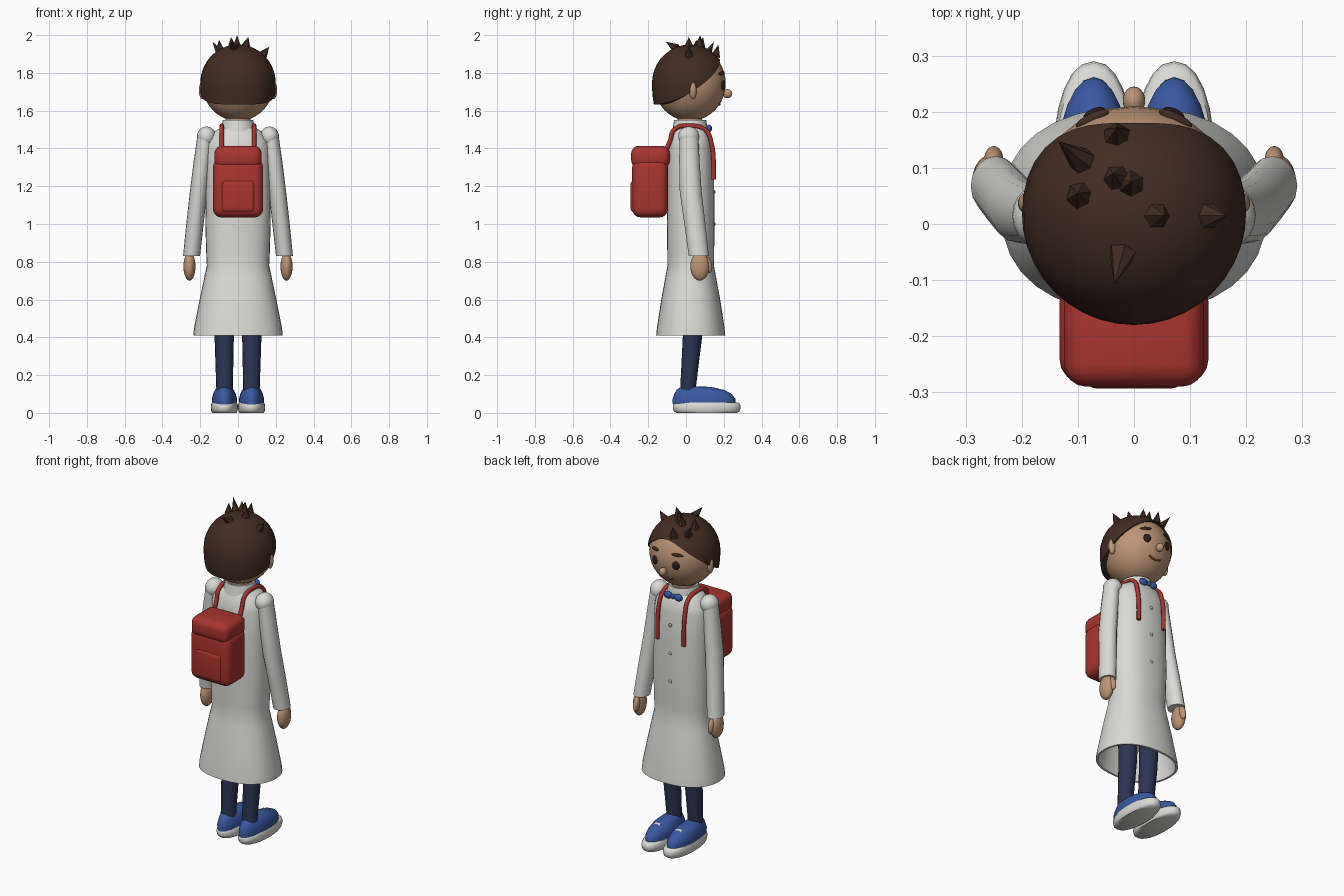
import bpy, bmesh, math
from mathutils import Vector

cube = bpy.data.objects.get("Cube")
if cube:
    bpy.data.objects.remove(cube, do_unlink=True)


def material(name, *rgb):
    m = bpy.data.materials.new(name)
    m.use_nodes = True
    m.diffuse_color = (*rgb, 1)
    m.node_tree.nodes["Principled BSDF"].inputs["Base Color"].default_value = (*rgb, 1)
    return m


WHITE = material("coat white", 0.70, 0.70, 0.67)
SKIN = material("skin", 0.52, 0.30, 0.18)
HAIR = material("dark brown hair", 0.055, 0.025, 0.016)
RED = material("backpack red", 0.40, 0.035, 0.027)
BLUE = material("shoe blue", 0.04, 0.10, 0.36)
NAVY = material("trouser navy", 0.025, 0.035, 0.09)
EYE = material("eye black brown", 0.025, 0.012, 0.01)
LIP = material("lip red", 0.30, 0.05, 0.04)
GREY = material("button grey", 0.45, 0.45, 0.45)


def finish(name, bm, mat, angle=40):
    bmesh.ops.recalc_face_normals(bm, faces=bm.faces)
    me = bpy.data.meshes.new(name)
    bm.to_mesh(me)
    bm.free()
    me.materials.append(mat)
    ob = bpy.data.objects.new(name, me)
    bpy.context.scene.collection.objects.link(ob)
    bpy.ops.object.select_all(action='DESELECT')
    ob.select_set(True)
    bpy.context.view_layer.objects.active = ob
    if angle:
        bpy.ops.object.shade_smooth_by_angle(angle=math.radians(angle))
    return ob


def skin_rings(name, rings, mat, caps=(True, True), angle=40):
    """Join rings of points into a surface."""
    bm = bmesh.new()
    vs = [[bm.verts.new(p) for p in ring] for ring in rings]
    n = len(vs[0])
    for a, b in zip(vs, vs[1:]):
        for i in range(n):
            j = (i + 1) % n
            bm.faces.new((a[i], a[j], b[j], b[i]))
    for cap, ring in zip(caps, (vs[0], vs[-1])):
        if cap:
            bm.faces.new(ring)
    return finish(name, bm, mat, angle)


def loft(name, sections, mat, n=20, power=2.0, caps=(True, True), angle=40):
    """Sections are (x, y, z, radius x, radius y)."""
    def bend(v):
        return math.copysign(abs(v) ** (2 / power), v)
    turns = [2 * math.pi * i / n for i in range(n)]
    rings = [[(x + rx * bend(math.cos(t)), y + ry * bend(math.sin(t)), z) for t in turns]
             for x, y, z, rx, ry in sections]
    return skin_rings(name, rings, mat, caps, angle)


def ball(name, loc, radii, mat, tilt=(0, 0, 0), u=20, v=12):
    bm = bmesh.new()
    bmesh.ops.create_uvsphere(bm, u_segments=u, v_segments=v, radius=1)
    bmesh.ops.scale(bm, vec=radii, verts=bm.verts)
    ob = finish(name, bm, mat)
    ob.location, ob.rotation_euler = loc, tilt
    return ob


def box(name, loc, size, mat, bevel):
    bm = bmesh.new()
    bmesh.ops.create_cube(bm, size=1)
    bmesh.ops.scale(bm, vec=size, verts=bm.verts)
    bmesh.ops.bevel(bm, geom=bm.edges[:], offset=bevel, segments=4, profile=0.5, affect='EDGES')
    ob = finish(name, bm, mat, 60)
    ob.location = loc
    return ob


def tube(name, points, radius, mat):
    cu = bpy.data.curves.new(name, 'CURVE')
    cu.dimensions = '3D'
    cu.bevel_depth, cu.bevel_resolution, cu.use_fill_caps = radius, 2, True
    cu.resolution_u = 6
    sp = cu.splines.new('BEZIER')
    sp.bezier_points.add(len(points) - 1)
    for bp, p in zip(sp.bezier_points, points):
        bp.co = p
        bp.handle_left_type = bp.handle_right_type = 'AUTO'
    cu.materials.append(mat)
    ob = bpy.data.objects.new(name, cu)
    bpy.context.scene.collection.objects.link(ob)
    return ob


# Head and face
C = Vector((0, 0.02, 1.745))
HEAD = Vector((0.19, 0.19, 0.2))
ball("head", C, HEAD, SKIN, u=32, v=20)


def face(x, z, out=0.0):
    f = 1 - (x / HEAD.x) ** 2 - ((z - C.z) / HEAD.z) ** 2
    return Vector((x, C.y + HEAD.y * math.sqrt(f) + out, z))


ball("nose", (0, 0.22, 1.69), (0.02, 0.025, 0.024), SKIN)
tube("mouth", [face(x, 1.632 + 6 * x * x, 0.001) for x in (-0.04, -0.02, 0, 0.02, 0.04)], 0.005, LIP)

# Hair cap with a hairline that rises toward the face
N, ROWS = 40, 12
rings = []
for k in range(ROWS + 2):
    ring = []
    for i in range(N):
        t = 2 * math.pi * i / N
        d = math.sin(t)
        low = math.acos(0.275 * d * d + 0.575 * d - 0.25)
        a = low * max(min(k, ROWS) / ROWS, 0.01)
        r = math.sin(a)
        if a > math.pi / 2:
            r = 1 - 0.3 * (1 - r)
        if k > ROWS:
            r *= 0.84
        ring.append((C.x + 0.2 * r * math.cos(t), C.y + 0.2 * r * d, C.z + 0.205 * math.cos(a)))
    rings.append(ring)
skin_rings("hair_cap", rings, HAIR, (True, False))

# Hair spikes: root x, root y, tip
SPIKES = [(-0.03, 0.155, (-0.03, 0.172, 1.95)), (-0.09, 0.11, (-0.135, 0.147, 1.965)),
          (-0.03, 0.08, (-0.037, 0.09, 1.99)), (-0.005, 0.07, (-0.005, 0.075, 2.0)),
          (-0.095, 0.05, (-0.1, 0.055, 1.975)), (0.04, 0.015, (0.055, 0.015, 1.99)),
          (0.13, 0.015, (0.165, 0.015, 1.938)), (-0.02, -0.05, (-0.035, -0.107, 1.965))]
for x, y, tip in SPIKES:
    f = 1 - (x / 0.2) ** 2 - ((y - C.y) / 0.2) ** 2
    root = Vector((x, y, C.z + 0.205 * math.sqrt(f) - 0.008))
    axis = Vector(tip) - root
    bm = bmesh.new()
    bmesh.ops.create_cone(bm, cap_ends=True, segments=6, radius1=0.026, radius2=0, depth=axis.length)
    spike = finish("hair_spike", bm, HAIR, 0)
    spike.location = root + axis / 2
    spike.rotation_euler = axis.to_track_quat('Z', 'Y').to_euler()

# Neck, collar and coat
loft("neck", [(0, 0.02, 1.48, 0.065, 0.065), (0, 0.02, 1.6, 0.065, 0.065)], SKIN)
loft("collar", [(0, 0.022, 1.49, 0.095, 0.095), (0, 0.022, 1.55, 0.08, 0.085),
                (0, 0.022, 1.55, 0.07, 0.075), (0, 0.022, 1.5, 0.07, 0.075)], WHITE, 24, caps=(False, False))
COAT = [(1.52, 0.075, 0.075), (1.49, 0.125, 0.095), (1.44, 0.16, 0.11), (1.41, 0.167, 0.116),
        (1.25, 0.17, 0.124), (1.0, 0.173, 0.126), (0.84, 0.168, 0.124), (0.78, 0.165, 0.123),
        (0.72, 0.178, 0.134), (0.6, 0.203, 0.156), (0.45, 0.233, 0.179), (0.41, 0.237, 0.183),
        (0.41, 0.225, 0.171), (0.6, 0.19, 0.143), (0.75, 0.155, 0.113)]
loft("lab_coat", [(0, 0.025, z, a, b) for z, a, b in COAT], WHITE, 32, 2.3)
for z in (1.34, 1.17, 1.0):
    ball("coat_button", (0, 0.15, z), (0.01, 0.006, 0.01), GREY, u=12, v=8)

# Bow tie
ball("bow_knot", (0, 0.125, 1.505), (0.014, 0.014, 0.014), BLUE)

# Backpack
box("backpack_body", (0, -0.19, 1.19), (0.266, 0.19, 0.31), RED, 0.045)
box("backpack_lid", (0, -0.188, 1.355), (0.25, 0.204, 0.118), RED, 0.04)
box("backpack_pocket", (0, -0.268, 1.147), (0.178, 0.05, 0.172), RED, 0.022)

# Everything that comes in pairs
for s, side in ((1, "left"), (-1, "right")):
    ball(side + "_ear", (s * 0.187, 0.037, 1.708), (0.02, 0.02, 0.047), SKIN)
    ball(side + "_eye", face(s * 0.07, 1.735), (0.021, 0.01, 0.025), EYE, (0, 0, -s * 0.38))
    ball(side + "_eyebrow", face(s * 0.074, 1.797), (0.033, 0.01, 0.009), HAIR, (0, s * 0.12, -s * 0.45))
    ball(side + "_bow_wing", (s * 0.034, 0.122, 1.505), (0.027, 0.015, 0.021), BLUE)

    # Arms and hands
    ball(side + "_shoulder", (s * 0.167, 0.015, 1.463), (0.05, 0.056, 0.053), WHITE)
    loft(side + "_sleeve", [(s * 0.172, 0.015, 1.475, 0.042, 0.05), (s * 0.19, 0.018, 1.33, 0.045, 0.054),
                            (s * 0.209, 0.025, 1.17, 0.046, 0.058), (s * 0.228, 0.047, 1.0, 0.046, 0.056),
                            (s * 0.246, 0.068, 0.83, 0.045, 0.053)], WHITE, 16)
    ball(side + "_hand", (s * 0.257, 0.073, 0.775), (0.032, 0.05, 0.075), SKIN)
    ball(side + "_thumb", (s * 0.25, 0.115, 0.785), (0.017, 0.022, 0.045), SKIN, (0.25, 0, 0))

    # Legs
    loft(side + "_trouser_leg", [(s * 0.075, 0.04, 0.8, 0.06, 0.06), (s * 0.073, 0.034, 0.4, 0.051, 0.051),
                                 (s * 0.071, 0.008, 0.1, 0.043, 0.04)], NAVY, 16)

    # Shoes
    loft(side + "_sole", [(s * 0.072, 0.11, z, 0.072 * f, 0.18 * f)
                          for z, f in ((0, 0.9), (0.01, 0.97), (0.028, 1), (0.045, 0.98), (0.055, 0.92))],
         WHITE, 24, 2.2, angle=60)
    loft(side + "_shoe", [(s * 0.072, 0.096, 0.045, 0.065, 0.166), (s * 0.072, 0.095, 0.075, 0.066, 0.166),
                          (s * 0.072, 0.09, 0.1, 0.06, 0.152), (s * 0.072, 0.075, 0.122, 0.05, 0.125),
                          (s * 0.072, 0.055, 0.136, 0.035, 0.085), (s * 0.072, 0.045, 0.141, 0.014, 0.035)],
         BLUE, 24, angle=60)
    laces = box(side + "_laces", (s * 0.072, 0.188, 0.115), (0.04, 0.06, 0.009), WHITE, 0.002)
    laces.rotation_euler = (-0.5, 0, 0)

    # Backpack straps over the shoulders
    tube(side + "_strap", [(s * 0.085, -0.11, 1.38), (s * 0.085, -0.085, 1.44), (s * 0.086, -0.062, 1.5),
                           (s * 0.086, 0.02, 1.52), (s * 0.086, 0.105, 1.495), (s * 0.088, 0.136, 1.42),
                           (s * 0.088, 0.146, 1.33), (s * 0.088, 0.146, 1.235)], 0.012, RED)
